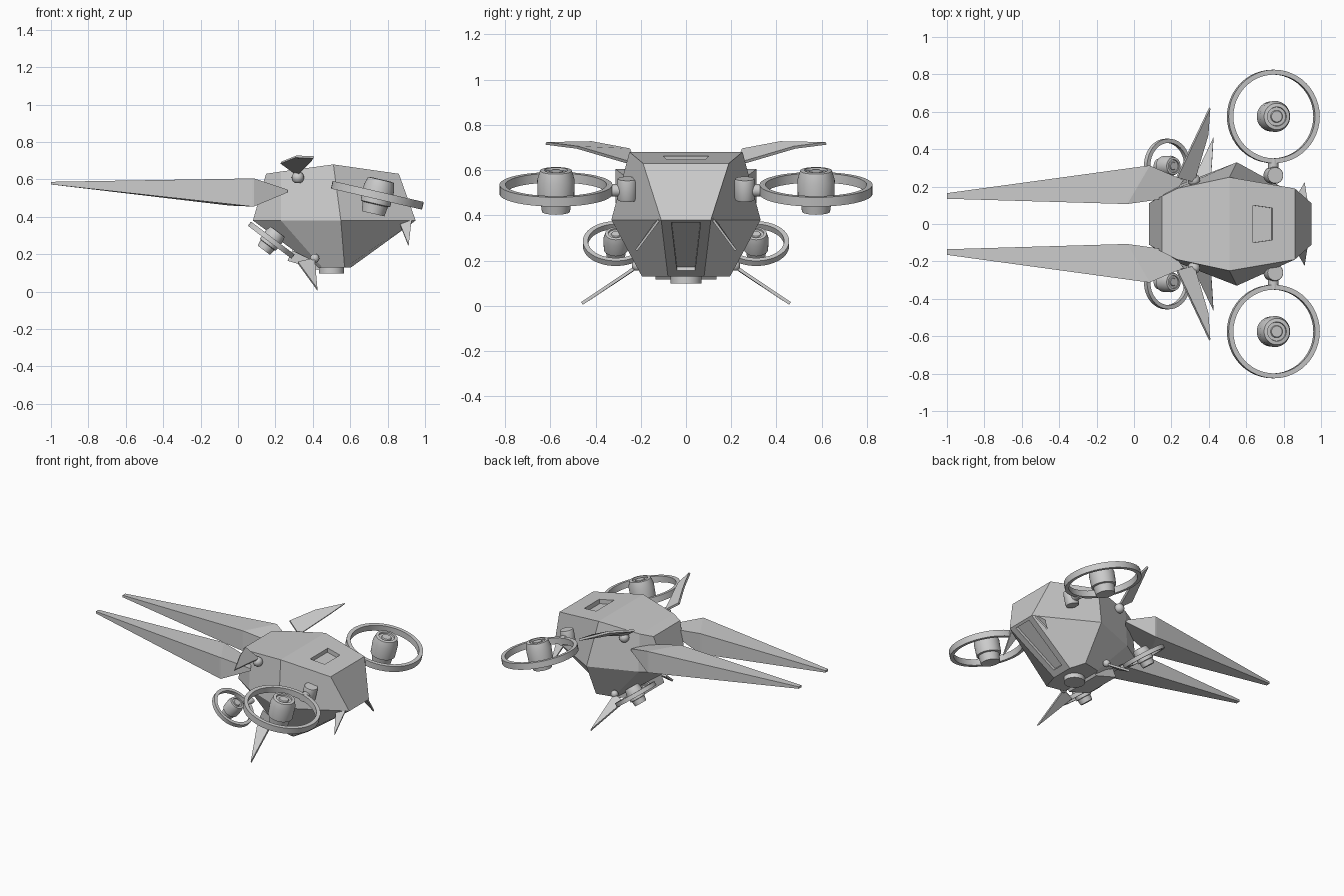
import bpy, bmesh
from math import radians, cos, sin, pi
from mathutils import Vector, Matrix

if "Cube" in bpy.data.objects:
    bpy.data.objects.remove(bpy.data.objects["Cube"])


def make(name, verts, faces, mirror=False, smooth=False):
    me = bpy.data.meshes.new(name)
    me.from_pydata([tuple(v) for v in verts], [], faces)
    bm = bmesh.new()
    bm.from_mesh(me)
    bmesh.ops.recalc_face_normals(bm, faces=bm.faces)
    bm.to_mesh(me)
    bm.free()
    ob = bpy.data.objects.new(name, me)
    bpy.context.collection.objects.link(ob)
    if mirror:
        m = ob.modifiers.new("mirror", 'MIRROR')
        m.use_axis = (False, True, False)
    if smooth:
        bpy.ops.object.select_all(action='DESELECT')
        ob.select_set(True)
        bpy.context.view_layer.objects.active = ob
        bpy.ops.object.shade_smooth_by_angle(angle=radians(35))
    return ob


def loft(name, sections, mirror=False):
    n = len(sections[0])
    verts = [v for s in sections for v in s]
    faces = [(k*n+i, k*n+(i+1) % n, (k+1)*n+(i+1) % n, (k+1)*n+i)
             for k in range(len(sections)-1) for i in range(n)]
    faces += [tuple(range(n)), tuple(range(len(verts)-n, len(verts)))]
    return make(name, verts, faces, mirror)


def lathe(name, profile, center, tilt=0, closed=False, seg=32, mirror=True, axis='Y'):
    # profile of (radius, height) turned about z, tilted, then placed
    mat = Matrix.Translation(center) @ Matrix.Rotation(radians(tilt), 4, axis)
    n = len(profile)
    verts = [mat @ Vector((r*cos(2*pi*j/seg), r*sin(2*pi*j/seg), h))
             for j in range(seg) for r, h in profile]
    faces = [(j*n+i, j*n+(i+1) % n, ((j+1) % seg)*n+(i+1) % n, ((j+1) % seg)*n+i)
             for j in range(seg) for i in range(n if closed else n-1)]
    if not closed:
        faces += [tuple(j*n for j in range(seg)), tuple(j*n+n-1 for j in range(seg))]
    return make(name, verts, faces, mirror, True)


def blade(name, pts, t=0.014):
    # flat fin with thickness, mirrored to the other side
    p = [Vector(v) for v in pts]
    nrm = (p[1]-p[0]).cross(p[2]-p[0]).normalized()*t/2
    return loft(name, [[v-nrm for v in p], [v+nrm for v in p]], True)


def ball(name, c, r):
    prof = [(r*sin(a*pi/8), -r*cos(a*pi/8)) for a in range(1, 8)]
    return lathe(name, prof, c, seg=16)


# faceted hull: stations of deck, chine and keel corners
stations = [
    ((0.15, 0.15, 0.63), (0.08, 0.11, 0.38), (0.42, 0.12, 0.13)),
    ((0.23, 0.19, 0.642), (0.23, 0.205, 0.38), (0.45, 0.17, 0.13)),
    ((0.51, 0.25, 0.68), (0.55, 0.33, 0.38), (0.57, 0.195, 0.13)),
    ((0.86, 0.19, 0.63), (0.95, 0.11, 0.38), (0.605, 0.08, 0.13))]
hv, hf = [], []
for st in stations:
    hv += list(st) + [(x, -y, z) for x, y, z in reversed(st)]
for k in range(3):
    hf += [(k*6+i, k*6+(i+1) % 6, k*6+6+(i+1) % 6, k*6+6+i) for i in range(6)]
for b in (0, 18):
    hf += [(b, b+1, b+4, b+5), (b+1, b+2, b+3, b+4)]
hull = make("hull", hv, hf)


def cut(name, pts, nrm, d):
    n = Vector(nrm).normalized()*d
    c = loft(name, [[Vector(p)-n for p in pts], [Vector(p)+n for p in pts]])
    c.hide_render = True
    c.hide_set(True)
    m = hull.modifiers.new(name, 'BOOLEAN')
    m.operation = 'DIFFERENCE'
    m.solver = 'EXACT'
    m.object = c


# roof hatch and nose hatch recesses
cut("roof_hatch_cutter", [(0.635, -0.1, 0.662), (0.74, -0.085, 0.647),
                          (0.74, 0.085, 0.647), (0.635, 0.1, 0.662)], (0.14, 0, 1), 0.03)
cut("nose_hatch_cutter", [(0.935, -0.065, 0.369), (0.64, -0.04, 0.155),
                          (0.64, 0.04, 0.155), (0.935, 0.065, 0.369)], (0.59, 0, -0.81), 0.02)

# belly sensor
lathe("belly_disc", [(0.068, 0.098), (0.068, 0.14)], (0.5, 0, 0), mirror=False)


def fan(name, c, tilt, ro, ri, h, hub):
    lathe(name+"_duct", [(ro, -h), (ro, h), (ri, h), (ri, -h)], c, tilt, True, 48)
    prof = [(0.55, -1.2), (0.75, -1.22), (0.83, -0.6), (0.97, -0.55), (1.0, 0.5),
            (0.85, 1.02), (0.62, 1.05), (0.6, 0.92), (0.4, 0.92), (0.35, 1.0), (0.05, 1.0)]
    lathe(name+"_hub", [(r*hub, z*hub) for r, z in prof], c, tilt)


# large front fans and small rear fans
fan("front_fan", (0.745, 0.575, 0.515), 13, 0.25, 0.224, 0.021, 0.083)
fan("rear_fan", (0.178, 0.31, 0.275), 37, 0.146, 0.124, 0.014, 0.055)

# fan mounts
lathe("front_pivot", [(0.042, -0.048), (0.045, -0.04), (0.045, 0.04), (0.042, 0.048)],
      (0.745, 0.26, 0.515), 13)
lathe("front_arm", [(0.028, -0.06), (0.028, 0.06)], (0.745, 0.285, 0.51), 90, axis='X', seg=16)
lathe("rear_arm", [(0.018, -0.04), (0.018, 0.04)], (0.2, 0.165, 0.262), 90, axis='X', seg=16)

# tail booms: tapered blade and shoulder running into the hull
loft("tail_boom", [
    [(-1, 0.165, 0.573), (-1, 0.165, 0.587), (-1, 0.135, 0.587), (-1, 0.135, 0.573)],
    [(0.075, 0.312, 0.455), (0.075, 0.312, 0.605), (-0.045, 0.107, 0.603), (-0.045, 0.107, 0.46)],
    [(0.085, 0.312, 0.455), (0.085, 0.312, 0.605), (-0.035, 0.107, 0.603), (-0.035, 0.107, 0.46)],
    [(0.265, 0.235, 0.53), (0.265, 0.235, 0.545), (0.2, 0.14, 0.56), (0.2, 0.14, 0.52)]], True)

# upper fins, lower fins and nose fins
blade("upper_fin", [(0.32, 0.225, 0.625), (0.23, 0.25, 0.69), (0.31, 0.42, 0.722),
                    (0.405, 0.62, 0.718), (0.395, 0.48, 0.7)])
ball("upper_fin_joint", (0.32, 0.235, 0.61), 0.033)
blade("lower_fin", [(0.41, 0.215, 0.175), (0.32, 0.24, 0.155), (0.425, 0.46, 0.01)])
ball("lower_fin_joint", (0.41, 0.215, 0.178), 0.025)
blade("nose_fin", [(0.86, 0.13, 0.375), (0.93, 0.105, 0.4), (0.912, 0.22, 0.245)], 0.01)

# rear belly skid
loft("belly_skid", [[(0.265, y, 0.165), (0.43, y, 0.115), (0.45, y, 0.14), (0.29, y, 0.22)]
                    for y in (-0.135, 0.135)])

# settle on the ground plane
bpy.context.view_layer.update()
